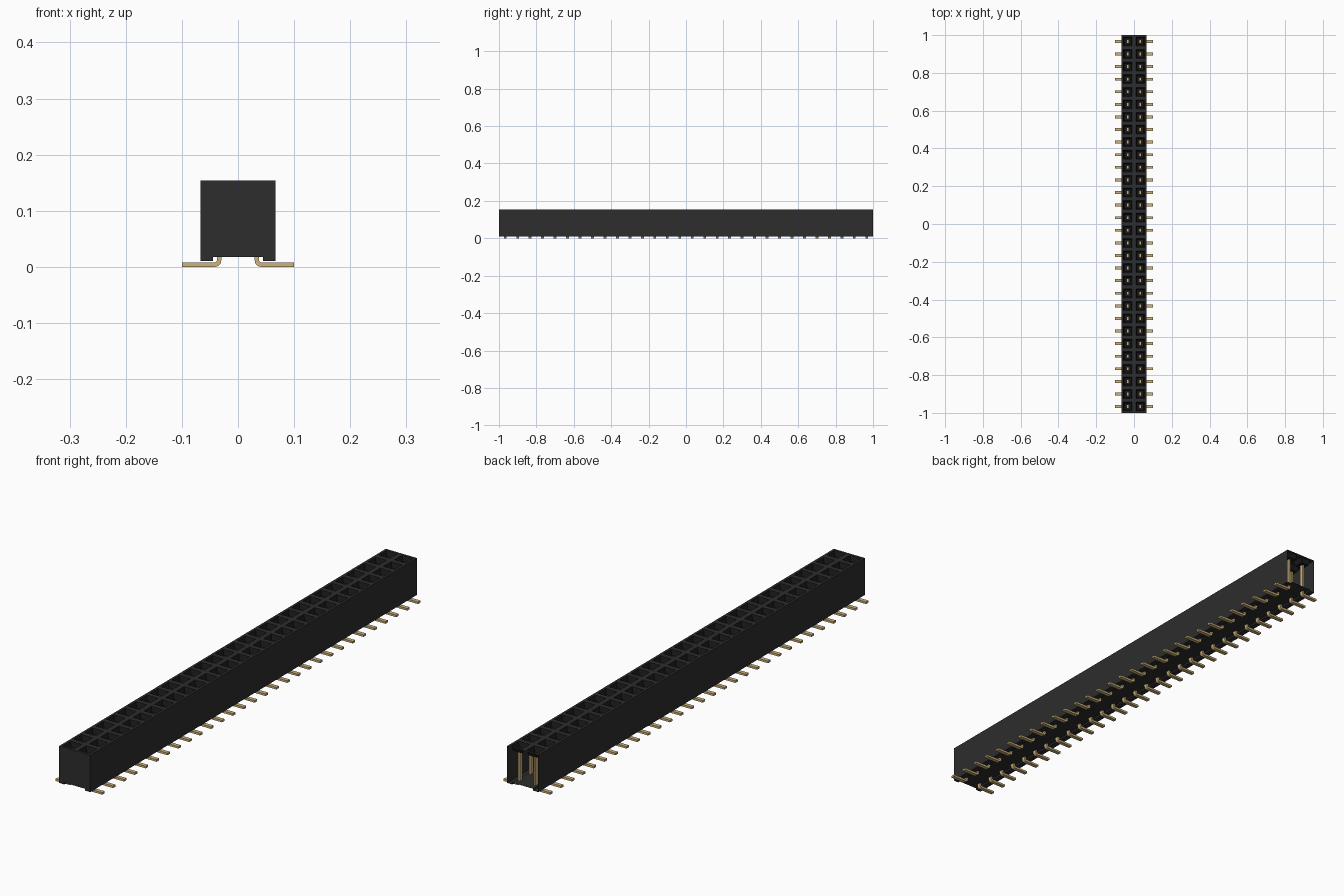
import bpy, bmesh, math
from mathutils import Matrix

if "Cube" in bpy.data.objects:
    bpy.data.objects.remove(bpy.data.objects["Cube"])

ROWS = 30
PITCH = 2 / ROWS
TOP = 0.154


def material(name, rgb):
    m = bpy.data.materials.new(name)
    m.use_nodes = True
    m.diffuse_color = (*rgb, 1)
    m.node_tree.nodes["Principled BSDF"].inputs["Base Color"].default_value = (*rgb, 1)
    return m


def finish(name, bm, *mats):
    me = bpy.data.meshes.new(name)
    bm.to_mesh(me)
    bm.free()
    ob = bpy.data.objects.new(name, me)
    bpy.context.collection.objects.link(ob)
    for m in mats:
        me.materials.append(m)
    return ob


black = material("black plastic", (0.026, 0.026, 0.027))
dark = material("socket black", (0.010, 0.010, 0.010))
gold = material("pale gold", (0.62, 0.45, 0.20))

# Housing: hollow shell, open at the back end, two rows of sockets on top
bm = bmesh.new()
bmesh.ops.create_grid(bm, x_segments=2, y_segments=ROWS, size=1,
                      matrix=Matrix.Translation((0, 0, TOP)) @ Matrix.Diagonal((PITCH, 1, 1, 1)))
mouths = list(bm.faces)
bmesh.ops.inset_individual(bm, faces=mouths, thickness=0.0135)
before = set(bm.faces)
bmesh.ops.inset_individual(bm, faces=mouths, thickness=0.009, depth=-0.02)
for f in bm.faces:
    if f in mouths or f not in before:
        f.material_index = 1

# Side walls and stepped underside swept along the length, with a front cap
W, N = PITCH, 0.045
section = [(-W, TOP), (-W, 0.011), (-N, 0.011), (-N, 0.018),
           (N, 0.018), (N, 0.011), (W, 0.011), (W, TOP)]
front = [bm.verts.new((x, -1, z)) for x, z in section]
back = [bm.verts.new((x, 1, z)) for x, z in section]
for i in range(len(section) - 1):
    bm.faces.new((front[i], front[i + 1], back[i + 1], back[i]))
bm.faces.new(front + [bm.verts.new((0, -1, TOP))])
bmesh.ops.remove_doubles(bm, verts=bm.verts, dist=1e-4)
bmesh.ops.recalc_face_normals(bm, faces=bm.faces)
finish("housing", bm, black, dark)

# Contact pin: flat strip with a foot, a rounded bend and an upright
T, R, X = 0.004, 0.008, 0.0337       # half thickness, bend radius, upright x
HALF_WIDTH = 0.0075
path = [(0.1, T, 0)]                 # x, z, turn angle
for k in range(6):
    a = math.radians(90) * k / 5
    path.append((X + R - R * math.sin(a), T + R - R * math.cos(a), a))
path.append((X, 0.138, math.radians(90)))

bm = bmesh.new()
rings = []
for x, z, a in path:
    dx, dz = T * math.sin(a), T * math.cos(a)
    rings.append([bm.verts.new((x + s * dx, y, z + s * dz))
                  for s, y in ((-1, -HALF_WIDTH), (-1, HALF_WIDTH),
                               (1, HALF_WIDTH), (1, -HALF_WIDTH))])
for p, q in zip(rings, rings[1:]):
    for i in range(4):
        j = (i + 1) % 4
        bm.faces.new((p[i], p[j], q[j], q[i]))
bm.faces.new(rings[0])
bm.faces.new(rings[-1])
bmesh.ops.translate(bm, verts=bm.verts, vec=(0, -1 + PITCH / 2, 0))
bmesh.ops.recalc_face_normals(bm, faces=bm.faces)
pins = finish("contact_pins", bm, gold)

# Repeat the pin along both rows
mirror = pins.modifiers.new("both_rows", "MIRROR")
mirror.use_axis = (True, False, False)
array = pins.modifiers.new("row", "ARRAY")
array.count = ROWS
array.use_relative_offset = False
array.use_constant_offset = True
array.constant_offset_displace = (0, PITCH, 0)
